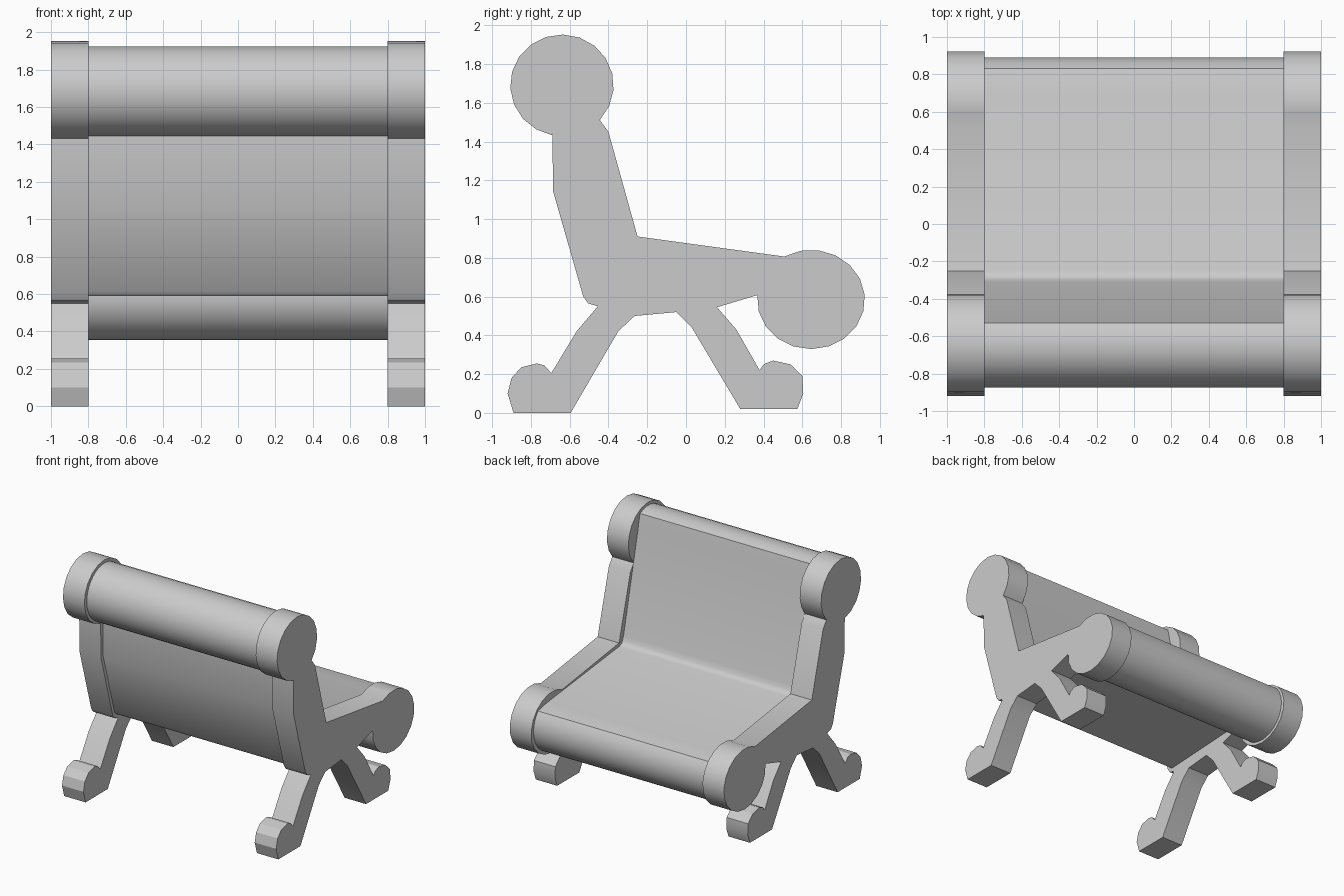
import bpy, bmesh, math

if "Cube" in bpy.data.objects:
    bpy.data.objects.remove(bpy.data.objects["Cube"])


def arc(cy, cz, ry, rz, a0, a1, n):
    """Points (y, z) along an elliptical arc, angles in degrees."""
    pts = []
    for i in range(n + 1):
        a = math.radians(a0 + (a1 - a0) * i / n)
        pts.append((cy + ry * math.cos(a), cz + rz * math.sin(a)))
    return pts


def extrude_profile(name, profile, x0, x1, capped, angle):
    """Sweep a closed (y, z) outline along x."""
    bm = bmesh.new()
    a = [bm.verts.new((x0, y, z)) for y, z in profile]
    b = [bm.verts.new((x1, y, z)) for y, z in profile]
    n = len(profile)
    # outlines run clockwise seen from +x
    for i in range(n):
        j = (i + 1) % n
        bm.faces.new((a[i], a[j], b[j], b[i]))
    if capped:
        bm.faces.new(list(reversed(a)))
        bm.faces.new(b)
    bmesh.ops.recalc_face_normals(bm, faces=bm.faces)
    mesh = bpy.data.meshes.new(name)
    bm.to_mesh(mesh)
    bm.free()
    ob = bpy.data.objects.new(name, mesh)
    bpy.context.collection.objects.link(ob)
    bpy.ops.object.select_all(action='DESELECT')
    ob.select_set(True)
    bpy.context.view_layer.objects.active = ob
    bpy.ops.object.shade_smooth_by_angle(angle=math.radians(angle))
    return ob


# Side frame: back roll, seat roll, splayed legs with scrolled feet
back_roll = arc(-0.64, 1.69, 0.267, 0.262, 259, -43, 16)
seat_roll = arc(0.645, 0.585, 0.278, 0.256, 120, -185, 16)
front_leg = [(0.16, 0.545), (0.26, 0.43), (0.38, 0.22), (0.40, 0.25),
             (0.45, 0.27), (0.54, 0.25), (0.60, 0.19), (0.605, 0.10),
             (0.575, 0.02), (0.28, 0.02), (0.03, 0.44), (-0.05, 0.52)]
back_leg = [(-0.265, 0.50), (-0.35, 0.42), (-0.595, 0.0), (-0.89, 0.0),
            (-0.92, 0.10), (-0.90, 0.18), (-0.85, 0.235), (-0.77, 0.255),
            (-0.73, 0.245), (-0.695, 0.205), (-0.565, 0.42), (-0.455, 0.55)]
frame = (back_roll + [(-0.40, 1.45), (-0.25, 0.91)] + seat_roll
         + front_leg + back_leg
         + [(-0.505, 0.565), (-0.53, 0.60), (-0.685, 1.14), (-0.69, 1.44)])
for side, x0, x1 in (("left", -1.0, -0.8), ("right", 0.8, 1.0)):
    extrude_profile("side_frame_" + side, frame, x0, x1, True, 28)

# Upholstered shell: slightly inset, straight faces flowing into the rolls
shell = (arc(-0.64, 1.685, 0.235, 0.24, 265, 62, 18)
         + [(-0.514, 1.83), (-0.50, 1.76), (-0.31, 0.95), (-0.295, 0.91),
            (-0.28, 0.89), (-0.25, 0.88), (0.70, 0.775), (0.76, 0.765)]
         + arc(0.645, 0.595, 0.245, 0.24, 40, -190, 20)
         + [(-0.48, 0.59), (-0.505, 0.615), (-0.655, 1.14), (-0.66, 1.45)])
extrude_profile("seat_and_back", shell, -0.8, 0.8, False, 40)
